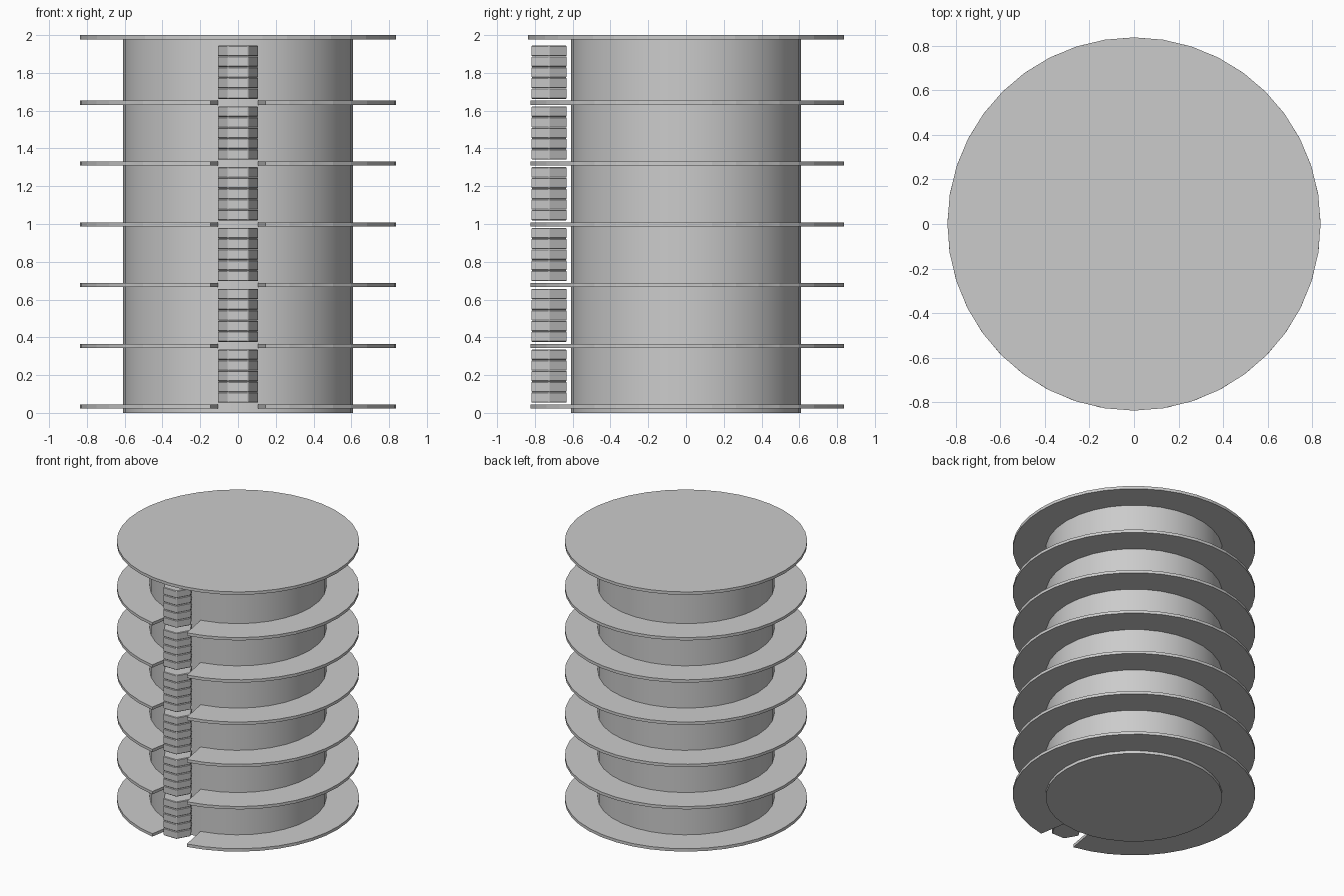
import bpy, bmesh
from math import radians, sin, cos, pi

if "Cube" in bpy.data.objects:
    bpy.data.objects.remove(bpy.data.objects["Cube"])

R_DISC, R_CORE, THICK, PITCH = 0.837, 0.61, 0.022, 0.3217
FLOORS = 6


def make_object(name, bm, smooth=False):
    bmesh.ops.recalc_face_normals(bm, faces=bm.faces)
    me = bpy.data.meshes.new(name)
    bm.to_mesh(me)
    bm.free()
    ob = bpy.data.objects.new(name, me)
    bpy.context.collection.objects.link(ob)
    if smooth:
        bpy.ops.object.select_all(action='DESELECT')
        ob.select_set(True)
        bpy.context.view_layer.objects.active = ob
        bpy.ops.object.shade_smooth_by_angle(angle=radians(30))
    return ob


def prism(name, radius, sides, z0, z1, y=0.0, bevel=0.0, smooth=False):
    """Upright regular prism with its first corner on the x axis."""
    bm = bmesh.new()
    base = bm.faces.new([bm.verts.new((radius * cos(2 * pi * i / sides),
                                       y + radius * sin(2 * pi * i / sides), z0))
                         for i in range(sides)])
    ext = bmesh.ops.extrude_face_region(bm, geom=[base], use_keep_orig=True)
    for v in ext['geom']:
        if isinstance(v, bmesh.types.BMVert):
            v.co.z = z1
    if bevel:
        bmesh.ops.recalc_face_normals(bm, faces=bm.faces)
        bmesh.ops.bevel(bm, geom=bm.edges[:], offset=bevel, segments=1,
                        affect='EDGES')
    return make_object(name, bm, smooth)


def notched_ring(name, z, segments=38, half_gap=10):
    """Flat ring around the core, open at the front."""
    bm = bmesh.new()
    rows = []
    for i in range(segments + 1):
        a = radians(-90 + half_gap + (360 - 2 * half_gap) * i / segments)
        rows.append([bm.verts.new((r * cos(a), r * sin(a), z + h))
                     for r, h in ((R_CORE - 0.01, -THICK / 2), (R_DISC, -THICK / 2),
                                  (R_DISC, THICK / 2), (R_CORE - 0.01, THICK / 2))])
    for p, q in zip(rows, rows[1:]):
        for k in range(4):
            bm.faces.new((p[k], q[k], q[(k + 1) % 4], p[(k + 1) % 4]))
    bm.faces.new(rows[0])
    bm.faces.new(rows[-1])
    return make_object(name, bm)


# central drum and closed lid
prism("core_drum", R_CORE, 32, 0.0, 1.985, smooth=True)
prism("top_disc", R_DISC, 40, 2.0 - THICK, 2.0)

# shelves with a stack of hexagonal blocks standing in each front notch
for f in range(FLOORS):
    z = 0.033 + f * PITCH
    notched_ring(f"shelf_ring_{f + 1}", z)
    for k in range(5):
        z0 = z + 0.021 + k * 0.0565
        prism(f"hex_block_{f + 1}_{k + 1}", 0.108, 6, z0, z0 + 0.0555,
              y=-0.725, bevel=0.004)
